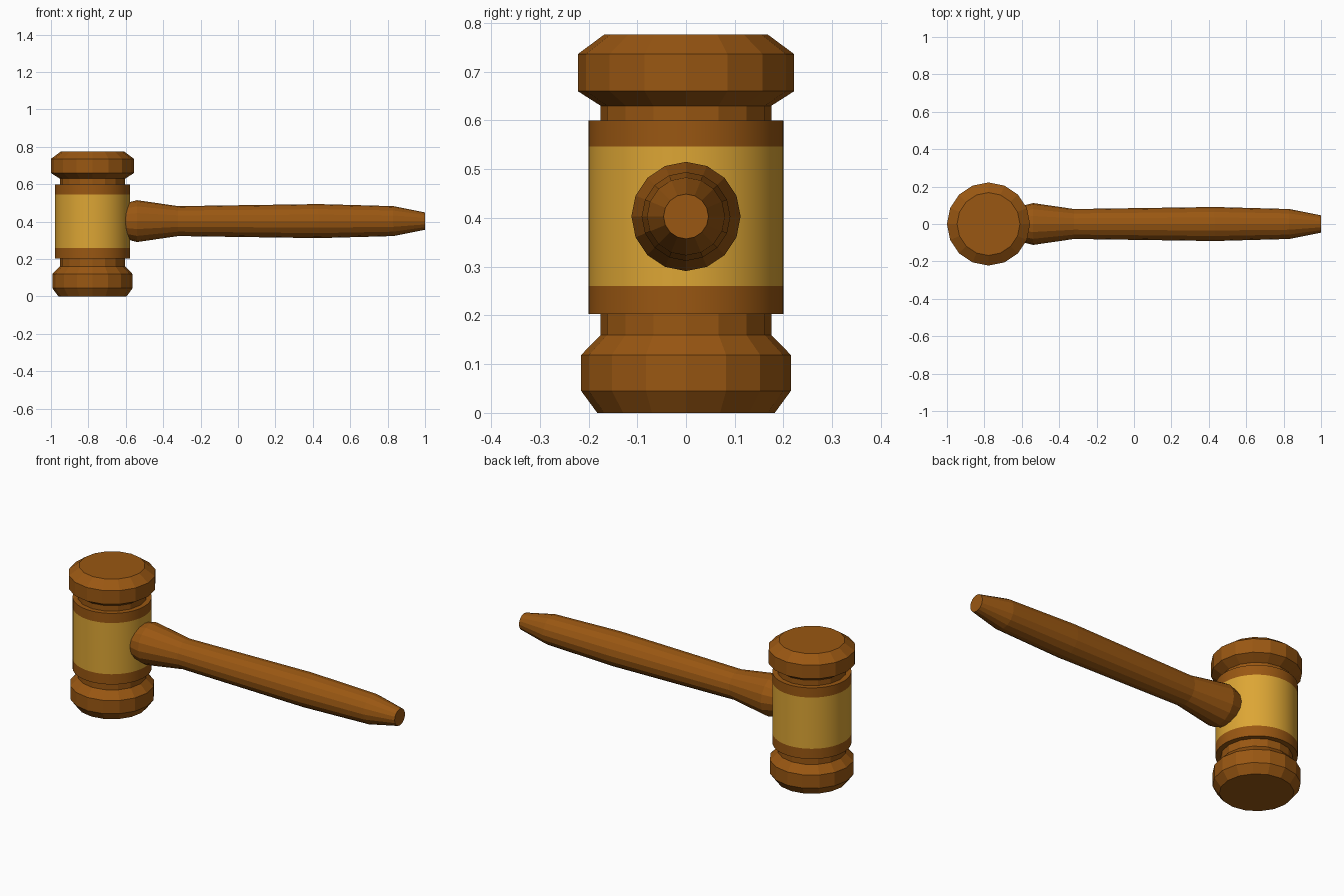
import bpy, bmesh
from math import cos, sin, tau, radians
from mathutils import Matrix

if "Cube" in bpy.data.objects:
    bpy.data.objects.remove(bpy.data.objects["Cube"])


def material(name, rgb):
    m = bpy.data.materials.new(name)
    m.diffuse_color = (*rgb, 1)
    m.use_nodes = True
    m.node_tree.nodes["Principled BSDF"].inputs["Base Color"].default_value = m.diffuse_color
    return m


wood = material("wood", (0.32, 0.095, 0.006))
brass = material("brass", (0.72, 0.38, 0.035))


def lathe(name, profile, sides, matrix, mats=(wood,), cap_start=False, cap_end=False, accent=None):
    """Revolve (radius, height) points about z; segment number accent gets the second material."""
    bm = bmesh.new()
    rings = [[bm.verts.new((r * cos(tau * i / sides), r * sin(tau * i / sides), h))
              for i in range(sides)] for r, h in profile]
    for k, (a, b) in enumerate(zip(rings, rings[1:])):
        for i in range(sides):
            j = (i + 1) % sides
            f = bm.faces.new((a[i], a[j], b[j], b[i]))
            f.material_index = 1 if k == accent else 0
    if cap_start:
        bm.faces.new(rings[0][::-1])
    if cap_end:
        bm.faces.new(rings[-1])
    me = bpy.data.meshes.new(name)
    bm.to_mesh(me)
    bm.free()
    for m in mats:
        me.materials.append(m)
    ob = bpy.data.objects.new(name, me)
    ob.matrix_world = matrix
    bpy.context.collection.objects.link(ob)
    return ob


head_axis = Matrix.Translation((-0.778, 0, 0))

# Striking ends with their recessed necks
lathe("lower_head", [(0.182, 0), (0.215, 0.045), (0.215, 0.119), (0.175, 0.16), (0.175, 0.205)],
      16, head_axis, cap_start=True)
lathe("upper_head", [(0.175, 0.60), (0.175, 0.63), (0.222, 0.66), (0.222, 0.736), (0.168, 0.776)],
      16, head_axis, cap_end=True)

# Round barrel with a flush brass band
barrel = lathe("barrel", [(0.17, 0.203), (0.2, 0.203), (0.2, 0.26), (0.2, 0.546), (0.2, 0.60), (0.17, 0.60)],
               64, head_axis, mats=(wood, brass), accent=2)
bpy.context.view_layer.objects.active = barrel
barrel.select_set(True)
bpy.ops.object.shade_smooth_by_angle(angle=radians(30))

# Tapered handle, turned to lie along x
lathe("handle", [(0.088, -0.63), (0.112, -0.54), (0.08, -0.32), (0.091, 0.43), (0.08, 0.83), (0.046, 1.0)],
      16, Matrix.Translation((0, 0, 0.403)) @ Matrix.Rotation(radians(90), 4, 'Y'),
      cap_start=True, cap_end=True)
